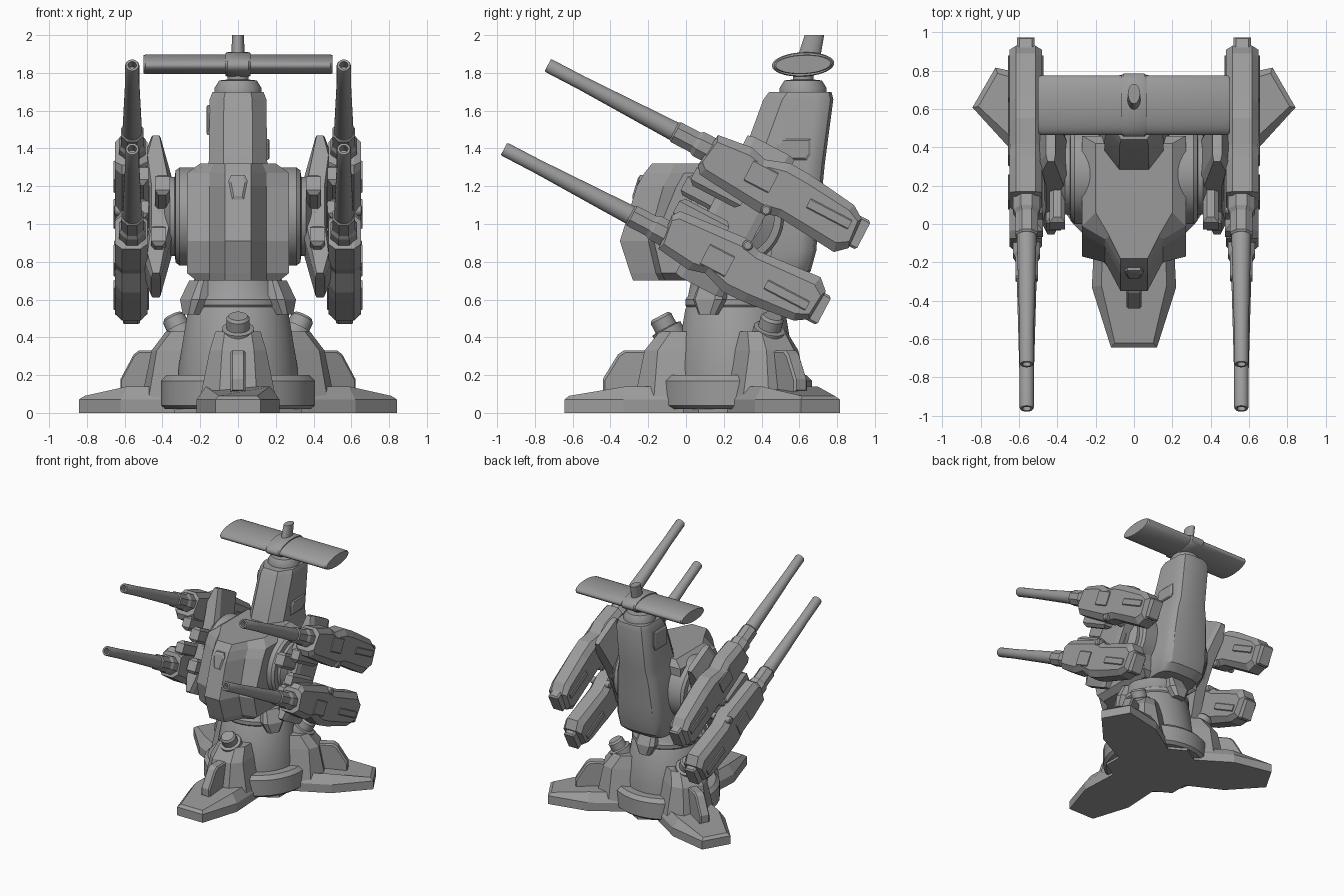
import bpy, bmesh, math
from math import sin, cos, pi, radians

if "Cube" in bpy.data.objects:
    bpy.data.objects.remove(bpy.data.objects["Cube"])

grey = bpy.data.materials.new("warm_grey_metal")
grey.diffuse_color = (0.33, 0.33, 0.33, 1)
grey.use_nodes = True
grey.node_tree.nodes["Principled BSDF"].inputs["Base Color"].default_value = grey.diffuse_color
CY = 0.26                                   # y of the turning axis


def loft(name, loops, f=lambda p: p, smooth=False):
    """Skin equal-length loops of points, cap both ends, map by f."""
    bm = bmesh.new()
    rows = [[bm.verts.new(f(p)) for p in lp] for lp in loops]
    n = len(rows[0])
    for a, b in zip(rows, rows[1:]):
        for i in range(n):
            j = (i + 1) % n
            bm.faces.new((a[i], a[j], b[j], b[i]))
    bm.faces.new(rows[0])
    bm.faces.new(rows[-1])
    bmesh.ops.recalc_face_normals(bm, faces=bm.faces)
    me = bpy.data.meshes.new(name)
    bm.to_mesh(me)
    bm.free()
    me.materials.append(grey)
    ob = bpy.data.objects.new(name, me)
    bpy.context.collection.objects.link(ob)
    if smooth:
        bpy.context.view_layer.objects.active = ob
        ob.select_set(True)
        bpy.ops.object.shade_smooth_by_angle(angle=radians(32))
        ob.select_set(False)
    return ob


def turned(name, prof, f=lambda p: p, n=32, rx=1, ry=1):
    """Lathe (radius, height) pairs about local z."""
    loft(name, [[(r * rx * cos(2 * pi * (i + .5) / n), r * ry * sin(2 * pi * (i + .5) / n), h)
                 for i in range(n)] for r, h in prof], f, n > 10)


def box(name, a, b, f=lambda p: p, c=0.012):
    """Box between corners a and b with bevelled top and bottom rims."""
    lo, hi = [min(p) for p in zip(a, b)], [max(p) for p in zip(a, b)]

    def rect(z, d):
        return [(lo[0] + d, lo[1] + d, z), (hi[0] - d, lo[1] + d, z),
                (hi[0] - d, hi[1] - d, z), (lo[0] + d, hi[1] - d, z)]
    loft(name, [rect(lo[2], c), rect(lo[2] + c, 0), rect(hi[2] - c, 0), rect(hi[2], c)], f)


def sym(half, z):
    """Close a half outline (x, y) across x = 0 at height z."""
    return [(x, y, z) for x, y in half] + [(-x, y, z) for x, y in reversed(half)]


def spoke(deg):
    """Local (sideways, outward, up) to world, turned about the axis."""
    a = radians(deg)
    return lambda p: (p[0] * cos(a) + p[1] * sin(a), CY + p[0] * sin(a) - p[1] * cos(a), p[2])


# ---- base ----
axis = spoke(0)
turned("base_ring", [(.385, 0.02), (.41, .04), (.41, .17), (.38, .2)], axis)
turned("base_underside", [(.39, 0), (.39, .03)], axis, n=6)
turned("pedestal", [(.32, .15), (.315, .25), (.265, .55), (.25, .57)], axis)
turned("neck", [(.25, .55), (.265, .57), (.265, .6), (.25, .62), (.23, .72)], axis)
for k, ang in enumerate((0, 120, 240)):
    f = spoke(ang)
    ground = [(.2, .2), (.22, .59), (.12, .904)]
    top = [(.16, .2, .14), (.17, .58, .14), (.10, .88, .09)]
    loft("foot", [sym(ground, 0), sym(ground, .07),
                  top + [(-x, y, z) for x, y, z in reversed(top)]], f)
    loft("buttress", [sym([(.2, .2), (.2, .43), (.1, .53)], .08),
                      sym([(.15, .2), (.15, .41), (.085, .48)], .33),
                      sym([(.12, .2), (.12, .34), (.07, .40)], .43)], f)
    rib = [(.45, .1), (.70, .12), (.70, .18), (.62, .31), (.59, .33), (.45, .33)]
    loft("foot_rib", [[(x, r if s else r - .01, z if s else z - .01) for r, z in rib]
                      for x, s in ((-.04, 0), (-.03, 1), (.03, 1), (.04, 0))], f)
    t = radians(28)
    turned("bolt", [(.085, -.06), (.085, .03), (.062, .035), (.062, .09), (.05, .105)],
           lambda p: f((p[0], .35 + p[1] * cos(t) + p[2] * sin(t),
                        .42 - p[1] * sin(t) + p[2] * cos(t))), 20)
    # collar clamps sit between the feet
    loft("neck_clamp", [sym([(.05, .2), (.05, .30), (.03, .32)], .52),
                        sym([(.09, .2), (.09, .29), (.06, .32)], .6),
                        sym([(.07, .2), (.07, .25), (.05, .27)], .70)], spoke(ang + 60))

# ---- body ----
loft("torso", [sym(h, z) for z, h in (
    (.70, [(.07, -.28), (.15, -.14), (.22, -.11), (.22, .40)]),
    (.74, [(.07, -.295), (.15, -.16), (.27, -.13), (.27, .44)]),
    (.91, [(.07, -.35), (.15, -.20), (.27, -.17), (.27, .46)]),
    (1.20, [(.07, -.26), (.15, -.12), (.27, -.05), (.27, .46)]),
    (1.27, [(.07, -.22), (.15, -.08), (.27, -.01), (.27, .46)]),
    (1.32, [(.07, -.18), (.13, -.06), (.2, .06), (.2, .42)]))])
badge = [(.03, 1.13), (.05, 1.23), (.035, 1.26)]


def on_chest(p):                            # plate lies on the sloping chest
    return (p[0], -.26 - (1.20 - p[1]) * .31 - p[2] + .012, p[1])


loft("chest_plate", [sym(badge, -.01), sym(badge, .012),
                     sym([(x * .75, 1.2 + (z - 1.2) * .75) for x, z in badge], .02)], on_chest)


# ---- tower with a softly rounded back ----
def tower_loop(z, y0, y1, w):
    return sym([(w * .5, y0), (w, y0 + .10), (w, y1 - .09), (w * .93, y1 - .045),
                (w * .78, y1 - .015), (w * .4, y1)], z)


loft("tower", [tower_loop(*a) for a in (
    (.70, .2, .60, .18), (.75, .2, .66, .20), (.86, .2, .69, .205), (1.0, .2, .70, .20),
    (1.22, .25, .725, .18), (1.32, .285, .735, .155), (1.66, .41, .78, .15),
    (1.70, .44, .77, .135))], smooth=True)
for z, s in ((1.395, 1), (1.55, -1)):
    h = .055 if s > 0 else .08
    y = .57
    hexa = [(y - .09, z - h), (y + .07, z - h), (y + .09, z - h * .5),
            (y + .09, z + h), (y - .07, z + h), (y - .09, z + h * .5)]
    loft("tower_hatch", [[(s * x, y + (a - y) * k, z + (b - z) * k) for a, b in hexa]
                         for x, k in ((.14, 1), (.16, 1), (.168, .85))])

# ---- rotating antenna ----
at = lambda p: (p[0], .62 + p[1], p[2])
turned("antenna_bearing", [(.125, 1.69), (.125, 1.72), (.1, 1.76), (.055, 1.765), (.055, 1.83)], at)
turned("antenna_bar", [(.145, -.5), (.155, -.49), (.155, .49), (.145, .5)],
       lambda p: (p[2], .62 + p[0], 1.845 + p[1] + p[0] * .04), 40, 1, .33)
turned("antenna_band", [(.155, -.065), (.165, -.055), (.165, .055), (.155, .065)],
       lambda p: (p[2], .62 + p[0], 1.845 + p[1] + p[0] * .04), 40, 1, .39)
turned("antenna_mast", [(.06, 1.84), (.06, 1.9), (.052, 2.0)],
       lambda p: (p[0] * .6, .655 + p[1] + (p[2] - 1.9) * .25, p[2]), 20)

# ---- arms and guns, tilted up about the shoulder ----
T = radians(27.6)
for s in (1, -1):
    def W(p):                               # (x, back along bore, up across bore)
        return (s * p[0], CY + p[1] * cos(T) + p[2] * sin(T),
                1.04 - p[1] * sin(T) + p[2] * cos(T))

    turned("shoulder_drum", [(.26, .1), (.26, .31), (.245, .33), (.21, .335),
                             (.21, .36), (.15, .39), (.15, .42)],
           lambda p: (s * p[2], CY + p[0], 1.04 + p[1]), 40)
    arm = [(.34, -.14), (.34, .14), (.41, .42), (.46, .42), (.50, .30),
           (.47, .12), (.47, -.12), (.50, -.30), (.46, -.42), (.41, -.42)]
    loft("arm", [[(.43 + (x - .43) * k, u, v * (.93 + .07 * k)) for x, v in arm]
                 for u, k in ((-.14, .7), (-.10, 1), (.10, 1), (.14, .7))], W)
    box("arm_piston_upper", (.36, -.32, -.03), (.44, -.05, .09), W, .02)
    box("arm_piston_lower", (.38, -.2, -.27), (.46, -.05, -.15), W, .02)

    for e in (1, -1):                       # upper gun, and the same gun flipped below
        def G(p):                           # (sideways, back from muzzle, away from arm centre)
            return W((.565 + p[0], p[1] - 1.25, e * (p[2] + .25)))

        turned("barrel", [(.022, .06), (.022, 0), (.034, 0), (.038, .01), (.038, .2),
                          (.052, .76), (.052, .8)],
               lambda p: G((p[0] - .005, p[2], p[1])), 24)
        turned("barrel_sleeve", [(.055, .755), (.064, .765), (.064, .88), (.076, .9), (.076, 1.0)],
               lambda p: G((p[0] - .005, p[2], p[1])), 8)
        side = [(.97, .09), (1.16, .115), (1.25, .09), (1.38, .135), (1.5, .13), (1.78, .095),
                (1.85, .05), (1.86, -.12), (1.80, -.175), (1.45, -.145), (1.35, -.175),
                (.98, -.14), (.95, -.1)]
        loft("gun_housing", [[(x, 1.41 + (u - 1.41) * a, -.02 + (v + .02) * b) for u, v in side]
                             for x, a, b in ((-.085, .97, .68), (-.05, 1, 1), (.05, 1, 1), (.085, .97, .68))], G)
        box("gun_tail", (-.045, 1.8, -.11), (.045, 1.9, .06), G)
        # side fittings, inner and outer
        for q in (1, -1):
            box("side_hatch", (q * .075, 1.2, -.06), (q * .093, 1.35, .06), G, .006)
            box("side_slot", (q * .075, 1.56, -.035), (q * .093, 1.81, .02), G, .006)
            turned("side_bolt", [(.028, .05), (.028, .085), (.02, .092)],
                   lambda p: G((q * p[2], 1.38 + p[0], -.145 + p[1])), 16)
        # cradle reaching toward the shoulder
        box("gun_cradle", (-.09, .95, -.21), (-.02, 1.25, -.09), G, .025)
        box("gun_trunnion", (-.16, 1.16, -.07), (-.07, 1.34, .07), G, .02)
